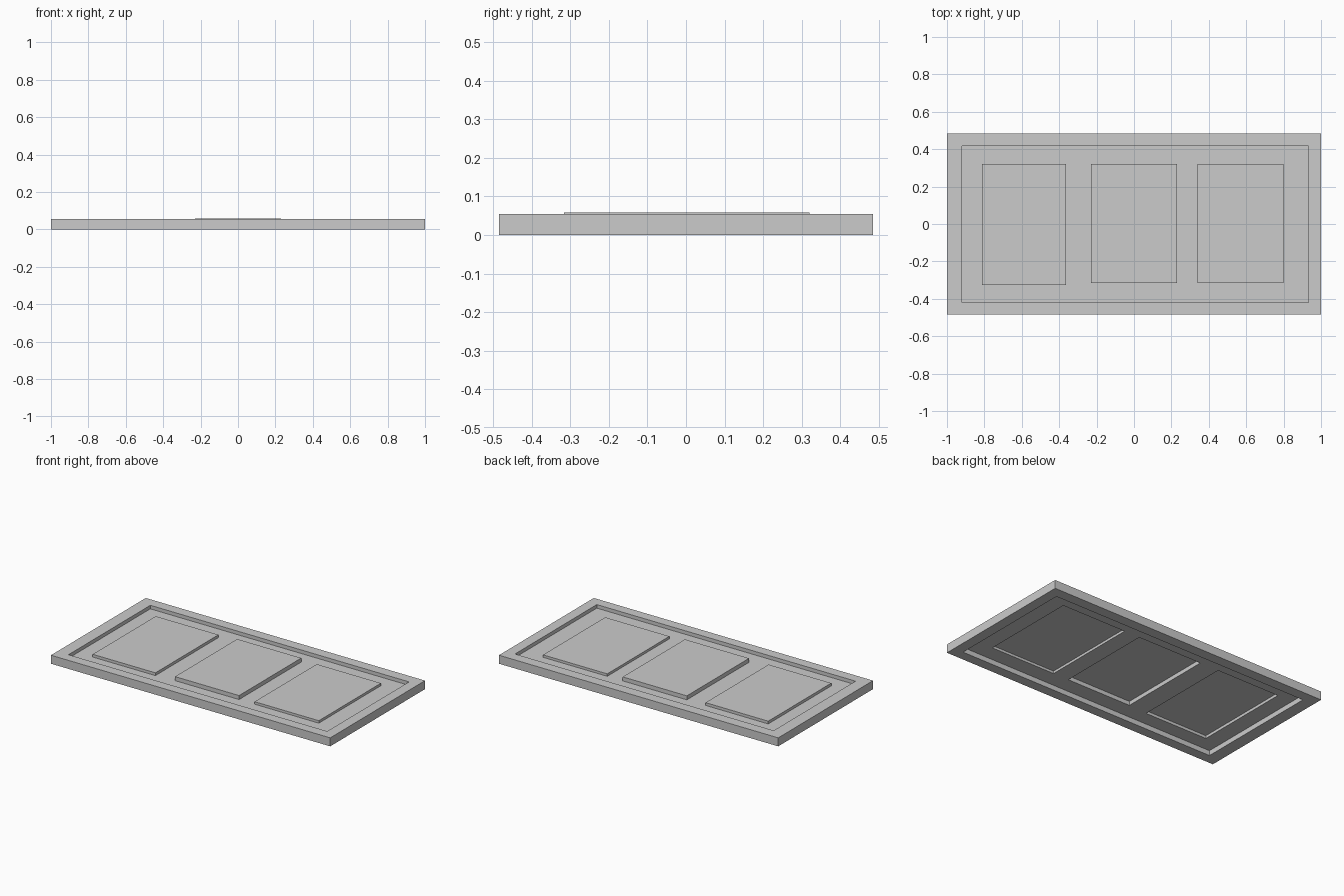
import bpy, bmesh

if "Cube" in bpy.data.objects:
    bpy.data.objects.remove(bpy.data.objects["Cube"])

H = 0.055                                  # frame thickness
FIELD_Z = 0.032                            # level of the thin sheet inside the frame
OX, OY = 1.0, 0.485                        # outer half sizes
IN = (-0.92, 0.933, -0.42, 0.417)          # opening: x0, x1, y0, y1
PANELS = [                                 # x0, x1, y0, y1, top z
    (-0.813, -0.364, -0.325, 0.32, 0.050),
    (-0.230, 0.229, -0.316, 0.32, 0.058),
    (0.340, 0.800, -0.316, 0.32, 0.048),
]


def finish(name, bm):
    bmesh.ops.remove_doubles(bm, verts=bm.verts, dist=1e-5)
    me = bpy.data.meshes.new(name)
    bm.to_mesh(me)
    bm.free()
    ob = bpy.data.objects.new(name, me)
    bpy.context.collection.objects.link(ob)


def rect(x0, x1, y0, y1, z):
    return [(x0, y0, z), (x1, y0, z), (x1, y1, z), (x0, y1, z)]


def face(bm, pts):
    bm.faces.new([bm.verts.new(p) for p in pts])


def band(bm, a, b):
    """Ring of four quads joining rectangle a to rectangle b."""
    for i in range(4):
        j = (i + 1) % 4
        face(bm, [a[i], a[j], b[j], b[i]])


# Outer frame: a solid rectangular ring
bm = bmesh.new()
outer_b, outer_t = (rect(-OX, OX, -OY, OY, z) for z in (0, H))
inner_b, inner_t = (rect(*IN, z) for z in (0, H))
loops = [outer_b, outer_t, inner_t, inner_b]
for i in range(4):
    band(bm, loops[i], loops[(i + 1) % 4])
finish("frame", bm)

# Thin field sheet with openings under the panels
bm = bmesh.new()
x = IN[0]
for x0, x1, y0, y1, top in PANELS:
    face(bm, rect(x, x0, IN[2], IN[3], FIELD_Z))
    face(bm, rect(x0, x1, IN[2], y0, FIELD_Z))
    face(bm, rect(x0, x1, y1, IN[3], FIELD_Z))
    x = x1
face(bm, rect(x, IN[1], IN[2], IN[3], FIELD_Z))
finish("field_sheet", bm)

# Raised panels, hollow underneath
for name, (x0, x1, y0, y1, top) in zip(("left", "middle", "right"), PANELS):
    bm = bmesh.new()
    lid = rect(x0, x1, y0, y1, top)
    band(bm, rect(x0, x1, y0, y1, FIELD_Z), lid)
    face(bm, lid)
    finish(name + "_raised_panel", bm)
